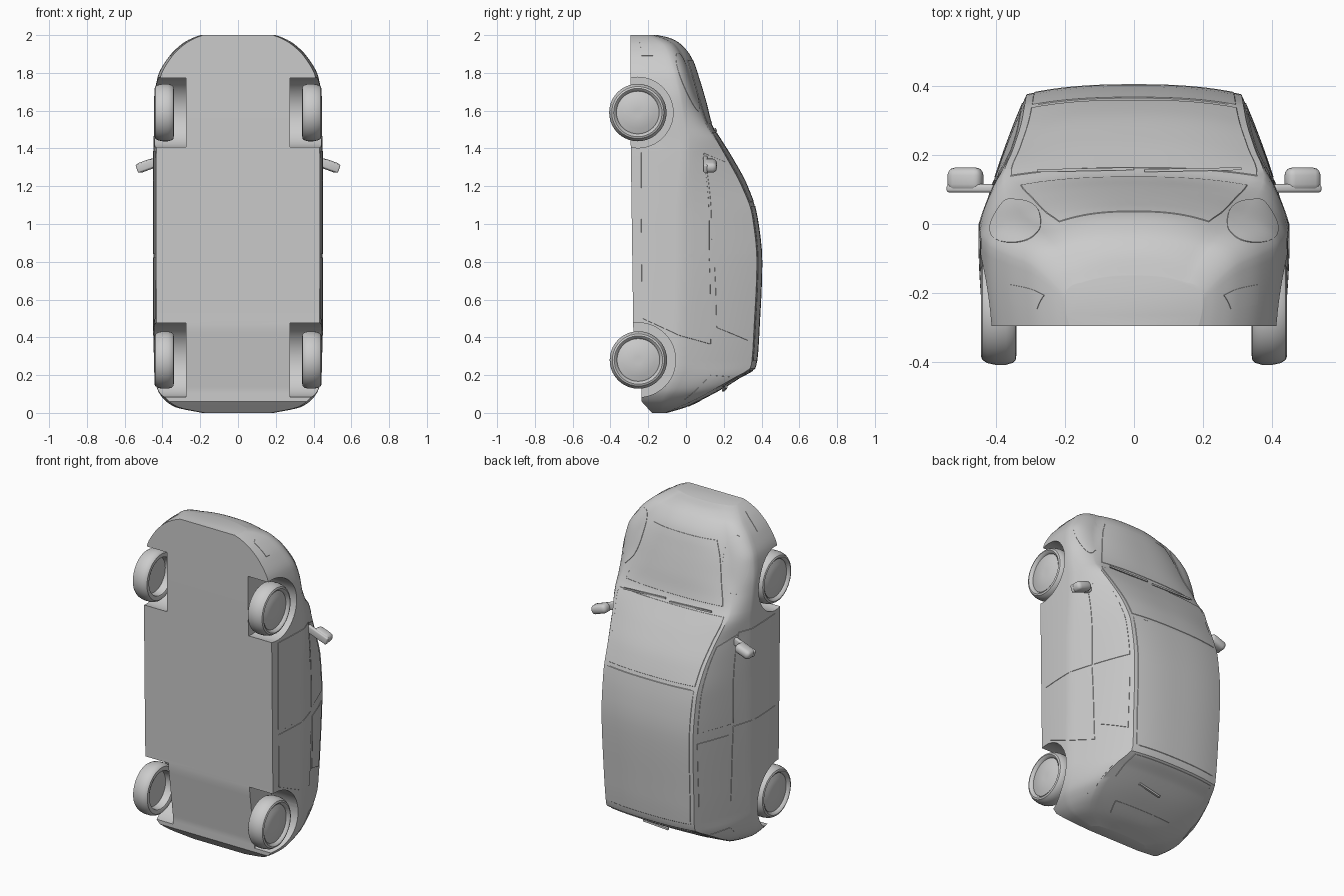
import bpy, bmesh, math
from mathutils import Vector, Euler

if "Cube" in bpy.data.objects:
    bpy.data.objects.remove(bpy.data.objects["Cube"], do_unlink=True)

paint = bpy.data.materials.new("grey_paint")
paint.use_nodes = True
GREY = (0.6, 0.6, 0.6, 1)
paint.diffuse_color = GREY
paint.node_tree.nodes["Principled BSDF"].inputs["Base Color"].default_value = GREY

# Car stands on its tail: z runs tail to nose, +y is the roof side.
# Station: z, shoulder half width, shoulder y, top edge half width, top edge y, centre top y
STATIONS = [
    (0.00, .19, -.14, .16, -.11, -.10), (0.03, .33, -.13, .28, -.04, .00),
    (0.07, .39, -.11, .33, .05, .085), (0.12, .425, -.08, .35, .14, .18),
    (0.18, .44, -.06, .335, .245, .275), (0.245, .445, -.04, .30, .345, .372),
    (0.45, .447, -.03, .305, .36, .388), (0.80, .448, -.02, .31, .375, .402),
    (1.05, .448, -.02, .315, .35, .375), (1.20, .448, -.01, .325, .295, .325),
    (1.35, .448, 0, .35, .215, .245), (1.47, .446, 0, .375, .145, .17),
    (1.52, .446, -.01, .37, .11, .14), (1.65, .445, -.03, .335, .06, .105),
    (1.78, .425, -.06, .30, .02, .066), (1.88, .37, -.09, .25, -.015, .03),
    (1.95, .30, -.12, .21, -.06, -.025), (1.985, .24, -.17, .17, -.12, -.085),
    (2.00, .20, -.21, .15, -.17, -.15)]


def slope(i, k):
    """Monotone slope at a station, so the loft never overshoots."""
    if i in (0, len(STATIONS) - 1):
        j = max(i, 1)
        return (STATIONS[j][k] - STATIONS[j-1][k]) / (STATIONS[j][0] - STATIONS[j-1][0])
    a, b, c = STATIONS[i-1], STATIONS[i], STATIONS[i+1]
    d0, d1 = (b[k] - a[k]) / (b[0] - a[0]), (c[k] - b[k]) / (c[0] - b[0])
    return 0 if d0 * d1 <= 0 else 2 * d0 * d1 / (d0 + d1)


def station(z):
    i = max(j for j in range(len(STATIONS) - 1) if STATIONS[j][0] <= z)
    a, b = STATIONS[i], STATIONS[i+1]
    h = b[0] - a[0]
    s = (z - a[0]) / h
    return [(2*s**3 - 3*s*s + 1) * a[k] + (3*s*s - 2*s**3) * b[k]
            + h * ((s**3 - 2*s*s + s) * slope(i, k) + (s**3 - s*s) * slope(i+1, k))
            for k in range(1, 6)]


def ramp(z, a, b):
    return min(max((z - a) / (b - a), 0), 1)


def bezier(p, c, q, s):
    return [(1-s)**2 * p[k] + 2*s*(1-s) * c[k] + s*s * q[k] for k in (0, 1)]


def surface(z, t):
    """Body point: t 0-1 floor, 1-2 lower side, 2-3 upper side, 3-4 top, 4-8 mirrored."""
    if t > 4:
        p = surface(z, 8 - t)
        return Vector((-p.x, p.y, p.z))
    ws, ys, wt, ye, yt = station(z)
    yb = -.18 - .055 * ramp(z, 0, .06) - .045 * ramp(z, .12, .45) - .015 * ramp(z, .5, 1.6)
    wb = ws - .015
    if t <= 1:
        x, y = wb * t, yb
    elif t <= 2:
        x, y = bezier((wb, yb), (ws, yb + .5 * (ys - yb)), (ws, ys), t - 1)
    elif t <= 3:
        k = .12 + .3 * ramp(z, 1.35, 1.55) + .35 * ramp(z, 1.6, 1.8) + .25 * (1 - ramp(z, 0, .25))
        mid = ((ws + wt) / 2 * (1-k) + ws * k, (ys + ye) / 2 * (1-k) + ye * k)
        x, y = bezier((ws, ys), mid, (wt, ye), t - 2)
    else:
        u = 4 - t
        x, y = wt * u, ye + (yt - ye) * (1 - u ** 2.5)
    return Vector((x, y, z))


def smooth(ob, angle):
    bpy.ops.object.select_all(action='DESELECT')
    ob.select_set(True)
    bpy.context.view_layer.objects.active = ob
    bpy.ops.object.shade_smooth_by_angle(angle=math.radians(angle))


def make(name, verts, faces, mirror=False, angle=35, fix=False):
    me = bpy.data.meshes.new(name)
    me.from_pydata([tuple(v) for v in verts], [], faces)
    if fix:
        bm = bmesh.new()
        bm.from_mesh(me)
        bmesh.ops.recalc_face_normals(bm, faces=bm.faces)
        bm.to_mesh(me)
        bm.free()
    me.materials.append(paint)
    ob = bpy.data.objects.new(name, me)
    bpy.context.collection.objects.link(ob)
    if mirror:
        ob.modifiers.new("mirror", 'MIRROR').use_mirror_merge = False
    smooth(ob, angle)
    return ob


def panel(name, corners, mirror=True, disc=False, n=14, m=12, h=.002):
    """Thin plate on the body; corners (z, t): tail low, tail high, nose high, nose low."""
    def spread(k):
        # even steps with a narrow rim at both ends
        return [-1] + [.985 * (2*i/k - 1) for i in range(k + 1)] + [1]
    us, vs = spread(n), spread(m)
    verts = []
    for u0 in us:
        for v0 in vs:
            u, v = u0, v0
            if disc:
                u, v = u0 * math.sqrt(1 - v0*v0/2), v0 * math.sqrt(1 - u0*u0/2)
            a, b = (u + 1) / 2, (v + 1) / 2
            z, t = [(1-a) * ((1-b) * corners[0][k] + b * corners[1][k])
                    + a * ((1-b) * corners[3][k] + b * corners[2][k]) for k in (0, 1)]
            e = .01
            nrm = (surface(z, t+e) - surface(z, t-e)).cross(
                surface(z+e, t) - surface(z-e, t)).normalized()
            rim = abs(u0) == 1 or abs(v0) == 1
            verts.append(surface(z, t) + nrm * (-.003 if rim else h))
    w = len(vs)
    faces = [(i*w+j, i*w+j+1, (i+1)*w+j+1, (i+1)*w+j)
             for i in range(len(us) - 1) for j in range(w - 1)]
    return make(name, verts, faces, mirror)


def lathe(name, profile, centre, mirror, n=40):
    """Revolve (radius, x) points about a crosswise axle at (y, z)."""
    verts = [(x, centre[0] + r * math.cos(a), centre[1] + r * math.sin(a))
             for r, x in profile for a in [2*math.pi*k/n for k in range(n)]]
    faces = [(i*n+k, i*n+(k+1) % n, (i+1)*n+(k+1) % n, (i+1)*n+k)
             for i in range(len(profile) - 1) for k in range(n)]
    faces += [tuple(range(n)), tuple(range((len(profile)-1)*n, len(profile)*n))]
    return make(name, verts, faces, mirror, fix=True)


def box(name, centre, size, rot=(0, 0, 0), bevel=.01, mirror=False):
    bm = bmesh.new()
    bmesh.ops.create_cube(bm, size=1)
    bmesh.ops.scale(bm, vec=size, verts=bm.verts)
    if bevel:
        bmesh.ops.bevel(bm, geom=bm.edges[:], offset=bevel, segments=3, profile=.5, affect='EDGES')
    bmesh.ops.rotate(bm, matrix=Euler(rot).to_matrix(), verts=bm.verts)
    bmesh.ops.translate(bm, vec=centre, verts=bm.verts)
    bm.verts.index_update()
    verts = [v.co.copy() for v in bm.verts]
    faces = [tuple(v.index for v in f.verts) for f in bm.faces]
    bm.free()
    return make(name, verts, faces, mirror)


# Body shell: closed loft
zs = [1 - math.cos(math.pi * i / 90) for i in range(91)]
ts = [0] + [1 + k/8 for k in range(8)] + [2 + k/10 for k in range(21)]
ts += [8 - t for t in reversed(ts[1:-1])]
R = len(ts)
ring = [surface(z, t) for z in zs for t in ts]
quads = [(i*R+j, i*R+(j+1) % R, (i+1)*R+(j+1) % R, (i+1)*R+j)
         for i in range(len(zs) - 1) for j in range(R)]
quads += [tuple(reversed(range(R))), tuple(range((len(zs)-1)*R, len(zs)*R))]
body = make("body", ring, quads, fix=True)

# Wheel wells cut from the body, then wheels
AXLES = {"front": (-.255, 1.59, .187), "rear": (-.252, .28, .197)}
TYRE = [(.02, .432), (.085, .432), (.092, .428), (.108, .427), (.113, .424), (.117, .434), (.128, .442),
        (.138, .438), (.147, .424), (.152, .40), (.152, .37), (.146, .35), (.138, .342), (.125, .34),
        (.113, .345), (.108, .39), (.02, .395)]
for end, (y, z, r) in AXLES.items():
    for side in (1, -1):
        cutter = lathe("well_cutter", [(r, side * .275), (r, side * .6)], (y, z), False, 48)
        cutter.hide_render = True
        mod = body.modifiers.new("well", 'BOOLEAN')
        mod.operation, mod.object, mod.solver = 'DIFFERENCE', cutter, 'EXACT'
        bpy.context.view_layer.objects.active = body
        bpy.ops.object.modifier_apply(modifier="well")
        bpy.data.objects.remove(cutter, do_unlink=True)
    lathe(end + "_wheels", TYRE, (y, z), True)
smooth(body, 35)

# Doors and side glass
panel("front_doors", [(.838, 1.18), (.838, 2.34), (1.39, 2.4), (1.39, 1.18)])
panel("rear_doors", [(.50, 1.18), (.36, 2.4), (.825, 2.34), (.825, 1.18)])
panel("front_side_windows", [(.838, 2.36), (.838, 2.93), (1.33, 2.92), (1.38, 2.42)])
panel("rear_side_windows", [(.45, 2.46), (.38, 2.92), (.78, 2.93), (.78, 2.4)])
# Windscreen, roof, bonnet, hatch
panel("windscreen", [(1.115, 3.06), (1.115, 4.94), (1.485, 4.96), (1.485, 3.04)], False, m=24)
panel("roof_panel", [(.27, 3.06), (.27, 4.94), (1.10, 4.94), (1.10, 3.06)], False, m=24)
panel("bonnet", [(1.53, 3.1), (1.53, 4.9), (1.87, 4.85), (1.87, 3.15)], False, m=24)
panel("rear_window", [(.14, 3.15), (.14, 4.85), (.225, 4.9), (.225, 3.1)], False, m=24)
panel("number_plate", [(.035, 3.4), (.035, 4.6), (.07, 4.6), (.07, 3.4)], False, m=24)
# Lamps
panel("headlamps", [(1.57, 2.6), (1.62, 3.2), (1.93, 3.0), (1.88, 2.0)], disc=True)
panel("fog_lamps", [(1.89, 1.3), (1.89, 1.6), (1.975, 1.62), (1.96, 1.3)])
panel("tail_lamps", [(.07, 2.55), (.09, 2.95), (.19, 2.95), (.2, 2.5)])

# Door mirrors
box("mirror_housings", (.487, .128, 1.309), (.105, .07, .054), (0, .35, 0), .022, True)
box("mirror_arms", (.468, .103, 1.316), (.145, .024, .046), (0, .35, 0), .008, True)

# Wipers
for name, x in (("right_wiper", -.14), ("left_wiper", .17)):
    box("front_" + name, (x, .157, 1.497), (.28, .008, .01), (0, .04, .02), 0)
box("rear_wiper", (.06, .205, .128), (.16, .012, .012), (0, -.12, .1), 0)
